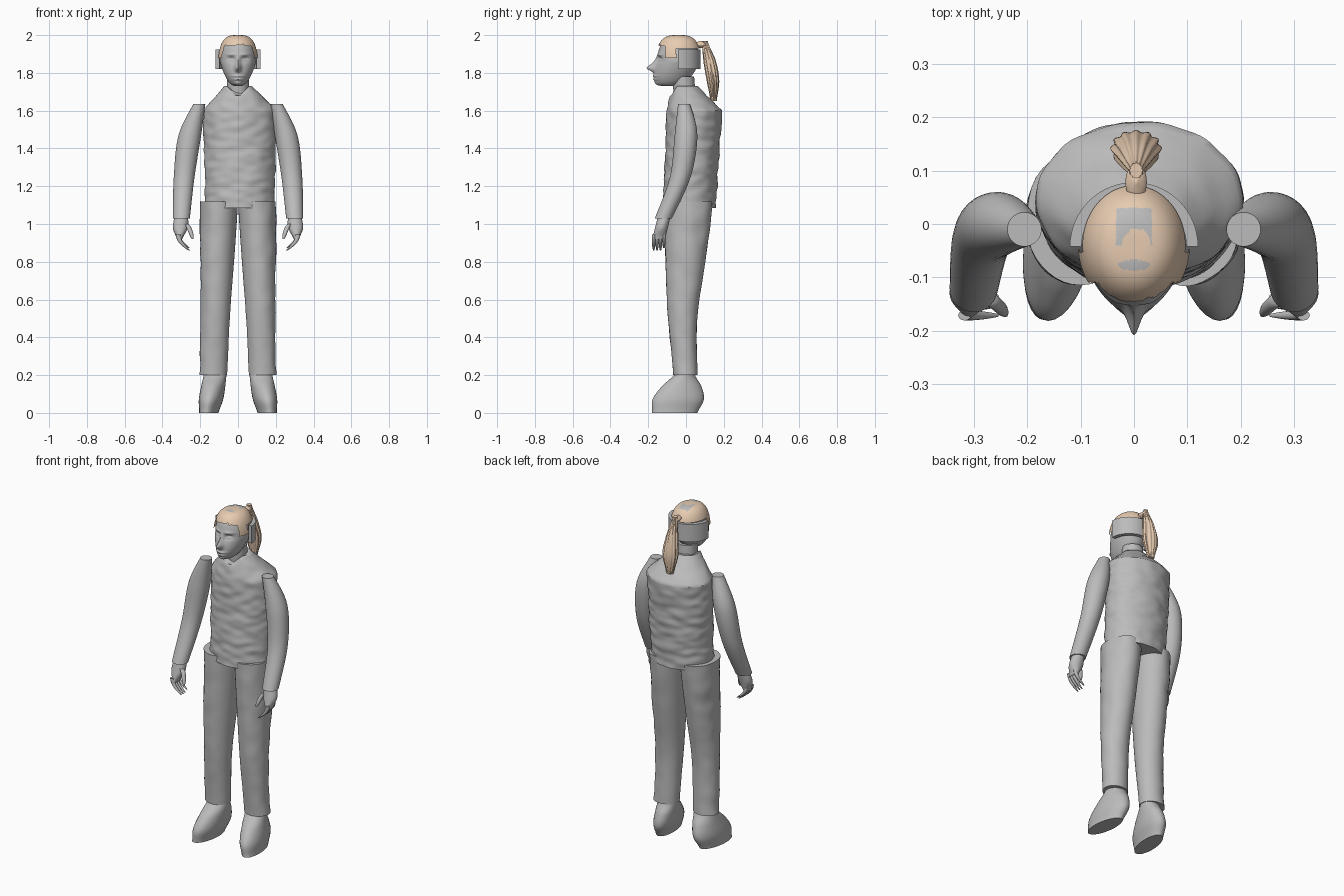
import bpy, bmesh, math
from mathutils import Vector, noise

if "Cube" in bpy.data.objects:
    bpy.data.objects.remove(bpy.data.objects["Cube"], do_unlink=True)


def material(name, red, green, blue):
    mat = bpy.data.materials.new(name)
    mat.use_nodes = True
    mat.diffuse_color = (red, green, blue, 1)
    mat.node_tree.nodes["Principled BSDF"].inputs["Base Color"].default_value = mat.diffuse_color
    return mat


GREY = material("plain grey", 0.5, 0.5, 0.5)
PEACH = material("peach hair", 0.8, 0.6, 0.44)


def finish(name, bm, *materials):
    """Turn a bmesh into a smooth shaded object with crisp hard edges."""
    bmesh.ops.remove_doubles(bm, verts=bm.verts, dist=0.00001)
    bmesh.ops.recalc_face_normals(bm, faces=bm.faces)
    mesh = bpy.data.meshes.new(name)
    bm.to_mesh(mesh)
    bm.free()
    for mat in materials:
        mesh.materials.append(mat)
    mesh.shade_smooth()
    mesh.set_sharp_from_angle(angle=math.radians(50))
    bpy.context.collection.objects.link(bpy.data.objects.new(name, mesh))


def along(t, *values):
    """Smooth curve through evenly spaced values, for t from start to end."""
    last = len(values) - 1
    i = min(int(t * last), last - 1)
    f = t * last - i
    a, b, c, d = (values[min(max(i + k, 0), last)] for k in (-1, 0, 1, 2))
    return b + f / 2 * (c - a + f * (2 * a - 5 * b + 4 * c - d + f * (3 * (b - c) + d - a)))


def skin(loops, bm):
    """Join matching closed loops of points with quads and cap both ends."""
    loops = [[bm.verts.new(p) for p in loop] for loop in loops]
    for low, high in zip(loops, loops[1:]):
        for k in range(len(low)):
            bm.faces.new((low[k - 1], low[k], high[k], high[k - 1]))
    bm.faces.new(loops[0])
    bm.faces.new(loops[-1])
    return bm


def loft(section, sides=32, rows=24, side=1, shape=lambda p: p, ridges=0):
    """Skin level ellipses; section(t) gives centre x, y, z and the two radii."""
    loops = []
    for row in range(rows + 1):
        x, y, z, rx, ry = section(row / rows)
        loop = []
        for k in range(sides):
            a = math.tau * k / sides
            r = 1 + ridges * math.cos(a * 12)
            loop.append(shape(Vector((side * (x + r * rx * math.cos(a)), y + r * ry * math.sin(a), z))))
        loops.append(loop)
    return skin(loops, bmesh.new())


# Head: an egg with the jaw drawn forward and the features pushed out
def skull(t, grow=0.0):
    a = math.pi * (t - 0.5)
    jaw = max(0, -math.sin(a))
    full = math.cos(a) ** 0.6
    return (0, -0.04 - 0.05 * jaw, 1.86 + (0.13 + grow) * math.sin(a),
            (0.095 + grow - 0.03 * jaw) * full, (0.112 + grow) * full)


def bump(p, x, z, wide, tall):
    return math.exp(-((abs(p.x) - x) / wide) ** 2 - ((p.z - z) / tall) ** 2)


def face(p):
    if p.y < -0.06:
        nose = 0.035 * bump(p, 0, 1.825, 0.015, 0.018) + 0.02 * bump(p, 0, 1.85, 0.012, 0.03)
        mouth = 0.008 * (bump(p, 0, 1.783, 0.03, 0.007) + bump(p, 0, 1.766, 0.025, 0.006))
        chin = 0.01 * bump(p, 0, 1.74, 0.025, 0.015)
        sockets = 0.014 * bump(p, 0.036, 1.873, 0.02, 0.013)
        eyeballs = 0.007 * bump(p, 0.036, 1.868, 0.012, 0.006)
        brows = 0.006 * bump(p, 0.036, 1.897, 0.025, 0.008)
        p.y += sockets - nose - mouth - chin - eyeballs - brows
    return p


def neck(t):
    return 0, -0.015 * t, 1.6 + 0.18 * t, 0.058, 0.058


finish("head", loft(skull, 112, 120, shape=face), GREY)
finish("neck", loft(neck), GREY)


# Hair cap: a shell over the skull, trimmed to the hairline, with bald patches
def below_hairline(c):
    if c.y < -0.11:
        return c.z < 1.945 + 0.012 * noise.noise(c * 60)
    return c.z < (1.88 if c.y < -0.05 else 1.93)


bm = loft(lambda t: skull(t, 0.01), 112, 120)
bmesh.ops.delete(bm, geom=[f for f in bm.faces if below_hairline(f.calc_center_median())],
                 context="FACES")
for f in bm.faces:
    c = f.calc_center_median()
    inside = abs(c.x) < 0.033 and abs(c.y + 0.005) < 0.035
    arch = inside and math.hypot(c.x - 0.005, c.y + 0.035) > 0.026
    spot = math.hypot(c.x / 3, c.y + 0.077) < 0.01
    f.material_index = int(arch or spot)
finish("hair_cap", bm, PEACH, GREY)


# Ponytail and the lock tying it to the cap
def ponytail(t):
    return (0.004, along(t, 0.1, 0.125, 0.143, 0.146), 1.97 - 0.32 * t,
            along(t, 0.012, 0.032, 0.045, 0.02), along(t, 0.014, 0.031, 0.031, 0.016))


def ponytail_root(t):
    full = math.sin(math.pi * t)
    return 0.004, 0.078, 1.93 + 0.04 * t, 0.02 * full, 0.035 * full


finish("ponytail", loft(ponytail, 72, ridges=0.07), PEACH)
finish("ponytail_root", loft(ponytail_root), PEACH)

# Flat band wrapped around the back of the head
corners = [(r, z) for r, z in zip((0.098, 0.12, 0.12, 0.098), (1.82, 1.82, 1.925, 1.925))]
turns = [math.pi * k / 32 for k in range(33)]
band = [[(r * math.cos(a), r * math.sin(a) - 0.042, z) for r, z in corners] for a in turns]
finish("head_band", skin(band, bmesh.new()), GREY)


# Vest: widens up to the shoulders, then slopes in to a dipped collar
def vest(t):
    z = 1.085 + 0.645 * t
    rise = min(1, t / 0.8)
    slope = max(0, (t - 0.8) / 0.2)
    return (0.01 - 0.01 * slope, 0.017 + 0.028 * rise - 0.05 * slope, z,
            0.182 + 0.012 * rise - 0.12 * slope, 0.14 + 0.007 * rise - 0.08 * slope)


def cloth(p):
    crease = 0.007 * noise.noise(Vector((p.x, p.y, 2 * p.z)) * 14)
    p += Vector((p.x, p.y - 0.03, 0)).normalized() * crease
    if p.z > 1.68 and p.y < 0:
        p.z -= max(0, 0.06 - abs(p.x)) * (p.z - 1.68) / 0.05
    return p


finish("vest", loft(vest, 80, 60, shape=cloth), GREY)


# Limbs
def arm(t):
    radius = along(t, 0.032, 0.06, 0.055, 0.045)
    return (along(t, 0.205, 0.255, 0.285, 0.3), along(t, -0.01, 0, -0.03, -0.12),
            along(t, 1.635, 1.47, 1.25, 1.03), radius, radius)


def leg(t):
    return (0.1 + 0.03 * t, along(t, 0.012, -0.002, -0.018, -0.004), 1.12 - 0.92 * t,
            along(t, 0.1, 0.09, 0.077, 0.073), along(t, 0.127, 0.106, 0.078, 0.064))


def trousers(p):
    return p + Vector((p.x, p.y, 0)) * 0.03 * noise.noise(p * 13)


def shoe(t):
    return (0.154 - 0.03 * t, 0.055 * t - 0.06, 0.21 * t,
            along(t, 0.05, 0.063, 0.063, 0.06), along(t, 0.12, 0.136, 0.105, 0.05))


def toe_out(p):
    p.x -= math.copysign(0.1, p.x) * (p.y + 0.05)
    return p


def palm(t):
    return 0.3 + 0.01 * t, -0.115 - 0.03 * t, 1.04 - 0.12 * t, along(t, 0.036, 0.04, 0.015), 0.034


def thumb(t):
    radius = 0.013 - 0.009 * t ** 4
    return 0.28 - 0.04 * math.sqrt(t), -0.14 - 0.03 * t, 1 - 0.08 * t, radius, radius


def finger(t, k):
    radius = 0.012 - 0.008 * t ** 4
    length = 0.073 if k == 3 else 0.085
    return 0.317 - 0.06 * t * t, 0.018 * k - 0.171, 0.945 - length * t, radius, 0.8 * radius


for side, label in ((1, "left"), (-1, "right")):
    finish(label + "_arm", loft(arm, side=side), GREY)
    finish(label + "_leg", loft(leg, 40, 36, side, trousers), GREY)
    finish(label + "_shoe", loft(shoe, side=side, shape=toe_out), GREY)
    finish(label + "_palm", loft(palm, side=side), GREY)
    finish(label + "_thumb", loft(thumb, 12, 12, side), GREY)
    for k in range(4):
        finish(f"{label}_finger_{k + 1}", loft(lambda t: finger(t, k), 12, 12, side), GREY)
